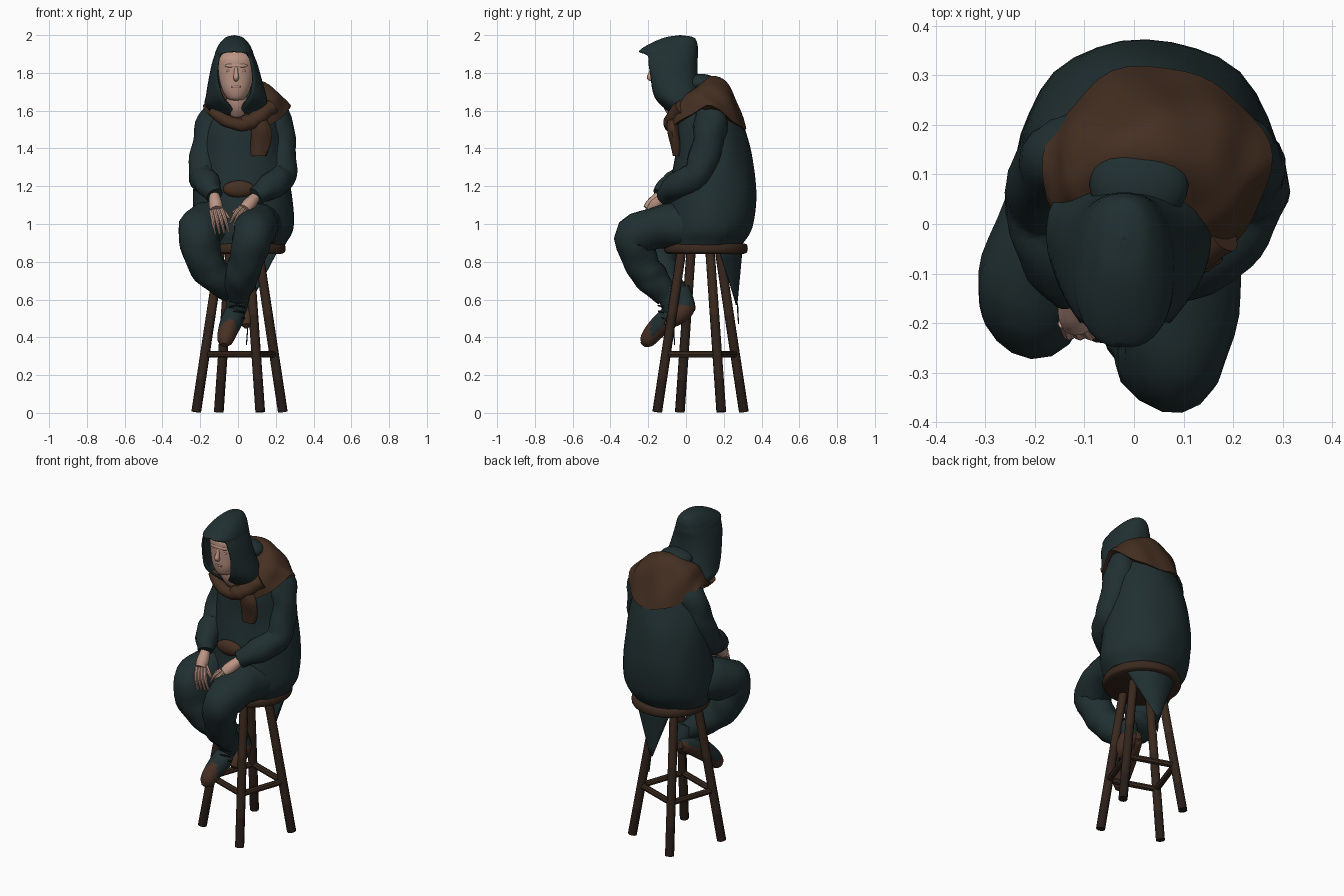
import bpy
import bmesh
from math import sin, cos, pi, asin, tau, radians, copysign
from mathutils import Vector

if "Cube" in bpy.data.objects:
    bpy.data.objects.remove(bpy.data.objects["Cube"])


def material(name, r, g, b):
    m = bpy.data.materials.new(name)
    m.use_nodes = True
    m.diffuse_color = (r, g, b, 1)
    node = m.node_tree.nodes["Principled BSDF"]
    node.inputs["Base Color"].default_value = (r, g, b, 1)
    node.inputs["Roughness"].default_value = 0.9
    return m


CLOTH = material("dark teal cloth", .015, .029, .031)
SCARF = material("brown cloth", .06, .029, .016)
WOOD = material("dark wood", .042, .022, .013)
MID_WOOD = material("darker wood", .03, .017, .011)
FOOT_WOOD = material("darkest wood", .02, .012, .009)
LEATHER = material("brown leather", .065, .03, .018)
SKIN = material("skin", .50, .30, .235)
LIPS = material("lips", .43, .24, .19)
LACE = material("black lace", .008, .01, .01)
made = []


def finish(name, bm, mats, rule=None):
    """Turn a bmesh into a named object, colouring faces by a rule."""
    bmesh.ops.recalc_face_normals(bm, faces=bm.faces)
    for f in bm.faces:
        f.material_index = int(rule(f.calc_center_median())) if rule else 0
    me = bpy.data.meshes.new(name)
    bm.to_mesh(me)
    bm.free()
    for m in mats:
        me.materials.append(m)
    ob = bpy.data.objects.new(name, me)
    bpy.context.collection.objects.link(ob)
    made.append(ob)
    return ob


def skin_rows(name, rows, mats, rule=None, closed=True):
    """Bridge rows of points into a solid, or into an open sheet with thickness."""
    bm = bmesh.new()
    vs = [[bm.verts.new(p) for p in row] for row in rows]
    n = len(rows[0])
    for a, b in zip(vs, vs[1:]):
        for i in range(n if closed else n - 1):
            j = (i + 1) % n
            bm.faces.new((a[i], a[j], b[j], b[i]))
    if closed:
        bm.faces.new(vs[0])
        bm.faces.new(vs[-1])
    else:
        bmesh.ops.remove_doubles(bm, verts=bm.verts, dist=.0005)
    ob = finish(name, bm, mats, rule)
    if not closed:
        ob.modifiers.new("thickness", "SOLIDIFY").thickness = .01
    return ob


def resample(points, k=5):
    """Catmull-Rom curve through points of any dimension."""
    p = [Vector(q) for q in points]
    p = [p[0] * 2 - p[1]] + p + [p[-1] * 2 - p[-2]]
    out = []
    for a, b, c, d in zip(p, p[1:], p[2:], p[3:]):
        for i in range(k):
            t = i / k
            out.append((b * 2 + (c - a) * t + (a * 2 - b * 5 + c * 4 - d) * t * t
                        + (b * 3 - a - c * 3 + d) * t ** 3) / 2)
    return out + [p[-2]]


def loft(name, rings, mat, fold=0, n=32):
    """Horizontal elliptical rings: x, y, z, half width, half depth."""
    rows = []
    for s, (x, y, z, rx, ry) in enumerate(resample(rings)):
        row = []
        for i in range(n):
            t = tau * i / n
            k = 1 + fold * (sin(5 * t + s * .35) + sin(8 * t - s * .5) * .6)
            row.append((x + rx * k * cos(t), y + ry * k * sin(t), z))
        rows.append(row)
    return skin_rows(name, rows, [mat])


def tube(name, points, mats, fold=0, n=16, rule=None, k=5):
    """Round limb along points: x, y, z, radius."""
    pts = resample(points, k)
    pos = [p.to_3d() for p in pts]
    side, rows = None, []
    for s, p in enumerate(pos):
        d = (pos[min(s + 1, len(pos) - 1)] - pos[max(s - 1, 0)]).normalized()
        side = d.orthogonal() if side is None else side - d * side.dot(d)
        side.normalize()
        up = d.cross(side)
        row = []
        for i in range(n):
            t = tau * i / n
            r = pts[s][3] * (1 + fold * (sin(s * 1.3 + 2 * t) + sin(3 * t - s * .9) * .6))
            row.append(p + (side * cos(t) + up * sin(t)) * r)
        rows.append(row)
    return skin_rows(name, rows, mats, rule)


def ball(name, centre, size, mat):
    bm = bmesh.new()
    bmesh.ops.create_uvsphere(bm, u_segments=24, v_segments=16, radius=1)
    for v in bm.verts:
        v.co = [c + a * s for c, a, s in zip(centre, v.co, size)]
    return finish(name, bm, [mat])


# Stool: round seat, four splayed legs darkening downwards, four rungs
loft("stool_seat", [(.03, .105, z, r, r) for z, r in
     ((.842, .2), (.85, .217), (.87, .222), (.89, .217), (.897, .205))], WOOD)


def stool_point(i, z):
    f = 1 - z / .86
    a, b = .10 + .13 * f, .05 + .06 * f
    x, y = [(a, b), (-b, a), (-a, -b), (b, -a)][i % 4]
    return x + .008, y + .077, z


for i in range(4):
    tube(f"stool_leg_{i + 1}", [(*stool_point(i, .86), .025), (*stool_point(i, .005), .026)],
         [WOOD, MID_WOOD, FOOT_WOOD], n=10, k=10, rule=lambda c: (c.z < .5) + (c.z < .2))
    tube(f"stool_rung_{i + 1}", [(*stool_point(i, .31), .018), (*stool_point(i + 1, .31), .018)],
         [WOOD], n=8, k=1)

# Coat body and the pointed tail hanging from under the back of the seat
loft("coat", [(.025, .10, .89, .225, .195), (.03, .12, .98, .262, .232),
              (.025, .14, 1.15, .26, .234), (.02, .145, 1.35, .238, .207),
              (.03, .13, 1.5, .21, .18), (.04, .12, 1.6, .165, .145),
              (.02, .07, 1.68, .1, .09), (0, .03, 1.71, .05, .05)], CLOTH, fold=.013)
rows = []
for s in [i / 6 for i in range(7)]:
    row = []
    for a in range(20, 125, 8):
        top = Vector((.03 + .2 * cos(radians(a)), .105 + .195 * sin(radians(a)), .87))
        row.append(top.lerp(Vector((.05 + .0002 * (70 - a), .272, .57)), s))
    rows.append(row)
skin_rows("coat_tail", rows, [CLOTH], closed=False)
tube("coat_tail_thread", [(.05, .272, .58, .004), (.06, .278, .47, .003)], [CLOTH], n=6)

# Sleeves
tube("left_sleeve", [(.11, .13, 1.62, .06), (.19, .135, 1.56, .088), (.222, .115, 1.42, .084),
                     (.228, .06, 1.26, .08), (.18, -.045, 1.205, .072), (.09, -.115, 1.145, .048)],
     [CLOTH], fold=.045)
tube("right_sleeve", [(-.04, .13, 1.62, .06), (-.12, .135, 1.56, .085), (-.165, .11, 1.42, .08),
                      (-.182, .04, 1.26, .079), (-.16, -.07, 1.21, .068),
                      (-.125, -.14, 1.15, .045)], [CLOTH], fold=.045)

# Trousers, crossed at the ankles
tube("left_trouser", [(.13, .1, .99, .125), (.105, -.09, .99, .115), (.08, -.267, .938, .108),
                      (.045, -.24, .805, .092), (.015, -.18, .71, .088), (0, -.1, .62, .062)],
     [CLOTH], fold=.035)
tube("right_trouser", [(-.08, .1, .99, .12), (-.172, -.04, .99, .122), (-.207, -.16, .94, .108),
                       (-.175, -.145, .8, .098), (-.095, -.105, .7, .084), (.015, -.04, .62, .056)],
     [CLOTH], fold=.035)

# Boots: cloth uppers with leather soles and toes
tube("left_boot_shaft", [(.005, -.1, .67, .06), (0, -.085, .61, .06), (-.01, -.065, .53, .052)],
     [CLOTH])
tube("left_boot_foot", [(.012, .045, .565, .025), (.005, .01, .56, .048), (-.02, -.075, .515, .06),
                        (-.05, -.155, .445, .054), (-.068, -.205, .385, .042),
                        (-.074, -.228, .36, .016)], [CLOTH, LEATHER],
     rule=lambda c: c.z < .55 + .85 * c.y or c.y < -.185)
tube("right_boot", [(.015, -.03, .66, .05), (.025, -.01, .6, .05), (.035, -.01, .55, .054),
                    (.04, -.06, .5, .045), (.045, -.105, .46, .018)], [CLOTH, LEATHER],
     rule=lambda c: c.z < .57)
for i in range(5):
    z = .5 + i * .03
    y = -.142 - .002 * i
    tube(f"boot_lace_{i + 1}", [(-.045, y + .025, z, .004), (-.01, y, z + .008, .005),
                                (.035, y + .025, z, .004)], [LACE], n=6, k=3)
tube("loose_lace", [(.03, -.1, .55, .004), (.05, -.07, .47, .003), (.045, -.06, .36, .003)],
     [LACE], n=6)


# Hands: palm, four fingers and a thumb
def hand(side, wrist, knuckle, tip, across, thumb):
    w, k, t, across = map(Vector, (wrist, knuckle, tip, across))
    tube(f"{side}_palm", [(*w, .028), (*w.lerp(k, .6), .036), (*k, .032)], [SKIN], n=12)
    for i in range(4):
        o = across * (i - 1.5)
        base, end = k + o * .018, t + o * .025
        mid = base.lerp(end, .5) + Vector((0, -.014, .008))
        tube(f"{side}_finger_{i + 1}", [(*base, .012), (*mid, .011), (*end, .006)], [SKIN], n=8)
    a, b = w.lerp(k, .5), Vector(thumb)
    tube(f"{side}_thumb", [(*a, .015), (*a.lerp(b, .6), .013), (*b, .007)], [SKIN], n=8)


hand("left", (.09, -.12, 1.14), (.035, -.18, 1.075), (-.015, -.205, .985), (.75, .1, -.5),
     (-.03, -.18, 1.06))
hand("right", (-.125, -.14, 1.15), (-.115, -.2, 1.075), (-.085, -.22, .95), (1, 0, .15),
     (-.045, -.2, 1.03))

# Head, facial features and neck
loft("head", [(-.01, -.12, 1.655, .015, .015), (-.01, -.115, 1.665, .045, .045),
              (-.01, -.11, 1.71, .073, .067), (-.01, -.1, 1.77, .09, .082),
              (-.01, -.1, 1.83, .095, .084), (-.01, -.1, 1.88, .09, .08),
              (-.01, -.09, 1.925, .05, .05)], SKIN)
ball("brow", (-.01, -.166, 1.838), (.06, .02, .016), SKIN)
tube("nose", [(-.01, -.176, 1.83, .009), (-.01, -.187, 1.795, .012), (-.01, -.192, 1.775, .015),
              (-.01, -.176, 1.765, .012)], [SKIN], n=10)
ball("mouth", (-.01, -.174, 1.727), (.027, .008, .007), LIPS)
for name, x in (("right", -.045), ("left", .025)):
    ball(f"{name}_eyelid", (x, -.167, 1.81), (.018, .012, .009), SKIN)
tube("neck", [(-.008, -.07, 1.72, .057), (-.005, -.07, 1.64, .054), (0, -.03, 1.58, .05)], [SKIN])

# Hood: open boxy rings; the last value is the half width of the face opening
hood_rings = [(-.02, -.03, 2, .001, .001, 0), (-.02, -.035, 1.988, .045, .075, 0),
              (-.02, -.065, 1.955, .078, .125, 0), (-.02, -.092, 1.918, .097, .155, 0),
              (-.02, -.09, 1.895, .104, .154, .07), (-.018, -.09, 1.85, .12, .15, .087),
              (-.015, -.075, 1.77, .14, .14, .09), (-.01, -.045, 1.68, .16, .135, .065),
              (-.01, -.01, 1.63, .165, .125, .03), (0, .03, 1.575, .13, .1, 0)]
rows = []
for x, y, z, rx, ry, w in resample(hood_rings):
    a = asin(min(w / rx, .95)) if w > .006 else 0
    ts = [-pi / 2 + a + (tau - 2 * a) * i / 36 for i in range(37)]
    rows.append([(x + rx * copysign(abs(cos(t)) ** .85, cos(t)),
                  y + ry * copysign(abs(sin(t)) ** .85, sin(t)), z) for t in ts])
skin_rows("hood", rows, [CLOTH], closed=False)
ball("hood_nape", (.01, .08, 1.745), (.1, .085, .05), CLOTH)

# Scarf draped over the shoulders, low at the back and front
rows = []
for s in [i / 12 for i in range(13)]:
    row = []
    for i in range(48):
        t = tau * i / 48
        back = sin(t)
        neck = 1.725 + .06 * back
        hem = 1.625 - .125 * abs(back) ** 1.3
        r, drop = s ** .7, s ** 2
        fold = s * (.006 * sin(4 * t + 7 * s) + .004 * sin(7 * t - 6 * s))
        rx, ry = .1 + .128 * r + fold, .075 + .132 * r + fold
        row.append((.02 + .025 * s + rx * cos(t), .055 + .055 * s + ry * back,
                    neck + (hem - neck) * drop + fold))
    rows.append(row)
rows.append([Vector(p) * .97 + Vector((0, .003, .045)) for p in rows[-1]])
skin_rows("scarf", rows, [SCARF])
tube("scarf_band", [(-.14, -.05, 1.6, .025), (-.07, -.08, 1.55, .032), (.02, -.085, 1.525, .034),
                    (.1, -.07, 1.56, .04), (.18, -.02, 1.62, .04)], [SCARF], fold=.05)
ball("scarf_knot", (.06, -.085, 1.54), (.055, .035, .04), SCARF)
loft("scarf_end", [(.09, -.07, 1.58, .05, .025), (.12, -.07, 1.5, .055, .03),
                   (.12, -.055, 1.42, .052, .026), (.11, -.05, 1.36, .04, .02)], SCARF, fold=.04)
ball("belt_pouch", (.005, -.09, 1.185), (.085, .03, .045), SCARF)

# Smooth shading with sharp edges kept
bpy.ops.object.select_all(action="DESELECT")
for ob in made:
    ob.select_set(True)
bpy.context.view_layer.objects.active = made[0]
bpy.ops.object.shade_smooth_by_angle(angle=.75)
